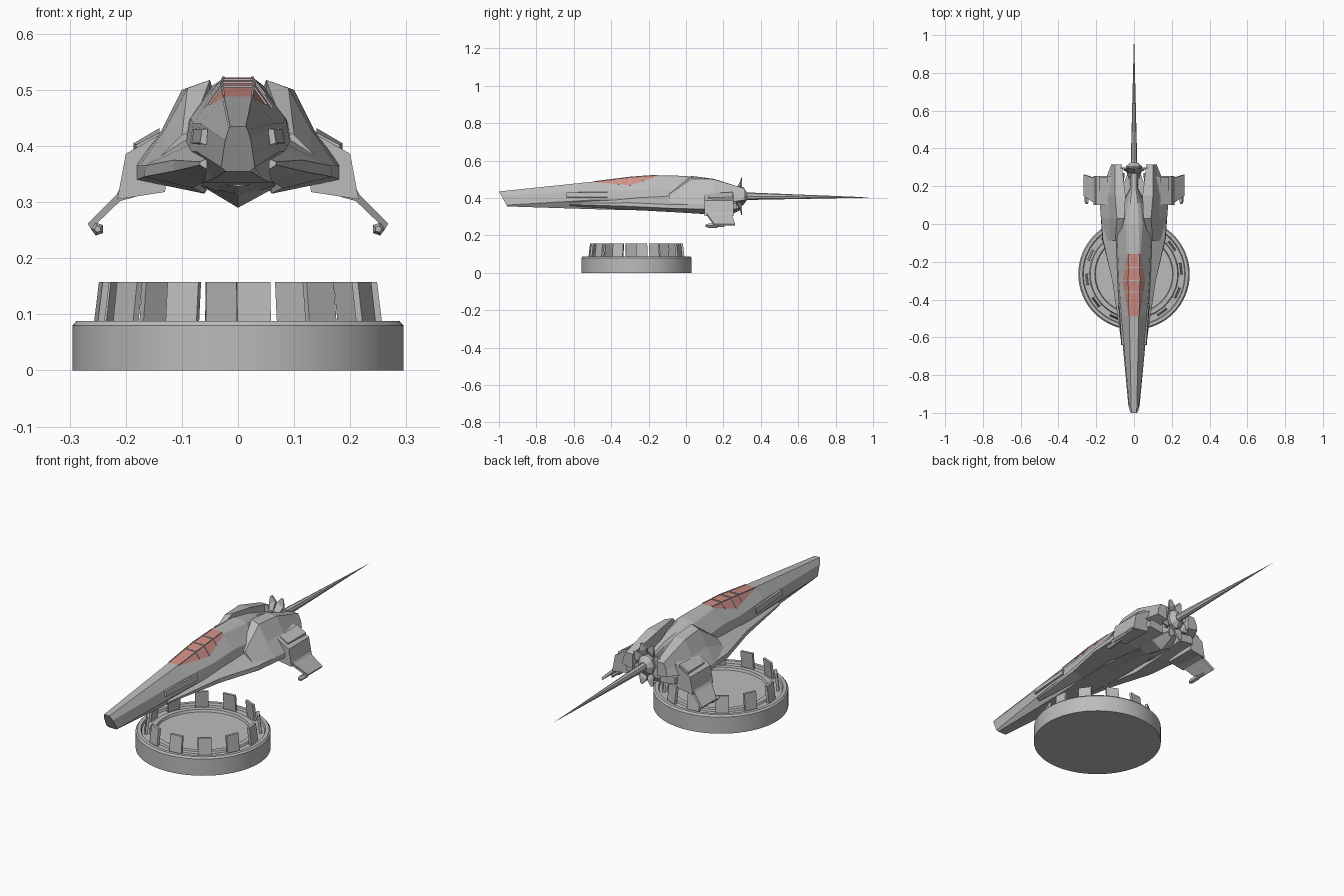
import bpy, bmesh, math
from mathutils import Vector

if "Cube" in bpy.data.objects:
    bpy.data.objects.remove(bpy.data.objects["Cube"])


def material(name, rgb):
    m = bpy.data.materials.new(name)
    m.diffuse_color = (*rgb, 1)
    m.use_nodes = True
    m.node_tree.nodes["Principled BSDF"].inputs["Base Color"].default_value = m.diffuse_color
    return m


GREY = material("hull_grey", (0.5, 0.5, 0.5))
RED = material("canopy_red", (0.65, 0.27, 0.23))


def loft(name, rings, mirror=False, paint=None):
    """Skin closed rings in order, cap both ends, optionally copy to the -x side."""
    bm = bmesh.new()
    for side in ((1, -1) if mirror else (1,)):
        vs = [[bm.verts.new((p[0] * side, p[1], p[2])) for p in r] for r in rings]
        n = len(vs[0])
        for i in range(len(vs) - 1):
            for j in range(n):
                k = (j + 1) % n
                f = bm.faces.new((vs[i][j], vs[i][k], vs[i + 1][k], vs[i + 1][j]))
                if paint and paint(i, j):
                    f.material_index = 1
        bm.faces.new(vs[0])
        bm.faces.new(vs[-1])
    bmesh.ops.recalc_face_normals(bm, faces=bm.faces)
    me = bpy.data.meshes.new(name)
    bm.to_mesh(me)
    bm.free()
    ob = bpy.data.objects.new(name, me)
    bpy.context.collection.objects.link(ob)
    me.materials.append(GREY)
    if paint:
        me.materials.append(RED)
    return ob


def section(y, pts):
    return [(x, y, z) for x, z in pts]


def circle(c, r, n, axis="Y", sx=1.0):
    out = []
    for i in range(n):
        a = 2 * math.pi * i / n
        u, v = r * math.cos(a) * sx, r * math.sin(a)
        out.append((c[0] + u, c[1], c[2] + v) if axis == "Y" else (c[0] + u, c[1] + v, c[2]))
    return out


def smooth(ob):
    bpy.ops.object.select_all(action="DESELECT")
    ob.select_set(True)
    bpy.context.view_layer.objects.active = ob
    bpy.ops.object.shade_smooth_by_angle(angle=math.radians(25))


# Fuselage: right half of each section runs from the roof to the belly
hull = [
    (-1.00, [(.014, .435), (.017, .43), (.023, .41), (.03, .362), (.022, .355)]),
    (-0.49, [(.025, .488), (.028, .485), (.066, .44), (.074, .39), (.045, .34)]),
    (-0.30, [(.029, .512), (.06, .468), (.08, .44), (.088, .39), (.06, .335)]),
    (-0.16, [(.026, .522), (.035, .514), (.085, .45), (.095, .39), (.065, .333)]),
    (0.00, [(.025, .518), (.045, .508), (.09, .44), (.10, .39), (.06, .328)]),
    (0.11, [(.02, .498), (.033, .486), (.055, .44), (.06, .39), (.04, .32)]),
    (0.19, [(.01, .475), (.016, .465), (.02, .44), (.022, .39), (.02, .33)]),
    (0.29, [(.01, .445), (.016, .44), (.025, .42), (.025, .39), (.015, .365)]),
]
rings = []
for y, half in hull:
    pts = half + [(-x, z) for x, z in reversed(half)]
    rake = 0.56 if y == -1 else 0          # slanted nose face
    rings.append([(x, y + rake * (.435 - z), z) for x, z in pts])
loft("fuselage", rings, paint=lambda i, j: i in (1, 2) and j in (0, 8, 9))


# Canopy frame: thin bars on the glass edges
def bar(name, a, b, r=.003, mirror=True):
    a, b = Vector(a), Vector(b)
    q = (b - a).to_track_quat("Z", "Y")
    loft(name, [[p + q @ Vector((r * sx, r * sy, 0)) for sx, sy in
                 ((1, 1), (-1, 1), (-1, -1), (1, -1))] for p in (a, b)], mirror)


def glass(y, k):
    i = 1 if y < -.30 else 2
    (y0, p0), (y1, p1) = hull[i], hull[i + 1]
    t = (y - y0) / (y1 - y0)
    return (p0[k][0] * (1 - t) + p1[k][0] * t, y, p0[k][1] * (1 - t) + p1[k][1] * t)


for y0, y1 in ((-.49, -.301), (-.30, -.16)):
    bar("canopy_rail", glass(y0, 0), glass(y1, 0), .002)
for y in (-.36, -.30, -.23):
    a = glass(y, 0)
    bar("canopy_rib", a, glass(y, 1))
    bar("canopy_crossbar", a, (-a[0], a[1], a[2]), mirror=False)

# Side strakes with raked fronts
loft("strake", [
    section(-.62, [(.055, .378), (.068, .372), (.068, .366), (.055, .358)]),
    section(-.30, [(.07, .41), (.115, .375), (.115, .355), (.06, .337)]),
    section(-.08, [(.08, .42), (.165, .365), (.168, .345), (.08, .325)]),
    section(.10, [(.08, .43), (.18, .365), (.18, .34), (.06, .315)]),
    section(.27, [(.06, .42), (.13, .37), (.13, .34), (.05, .33)]),
], True)

# Cannon housings beside the nose
loft("cannon_housing", [
    section(-.64, [(.054, .43), (.064, .43), (.068, .405), (.056, .402)]),
    section(-.42, [(.06, .437), (.079, .43), (.083, .405), (.065, .40)]),
], True)

# Engine nacelles
loft("nacelle", [
    section(-.09, [(.085, .425), (.10, .42), (.13, .39), (.15, .37), (.08, .36)]),
    section(.03, [(.05, .518), (.09, .503), (.13, .43), (.175, .365), (.06, .36)]),
    section(.15, [(.045, .502), (.10, .50), (.135, .43), (.185, .365), (.05, .345)]),
    section(.315, [(.065, .45), (.10, .45), (.115, .42), (.12, .39), (.065, .38)]),
], True)

# Wing blocks, scoops and drooping tips
block = [(.12, .432), (.20, .386), (.215, .305), (.13, .318)]
loft("wing_block", [section(.10, block), section(.255, block)], True)
loft("wing_scoop", [
    section(.12, [(.14, .424), (.182, .402), (.182, .385), (.14, .39)]),
    section(.25, [(.14, .432), (.186, .405), (.186, .385), (.14, .39)]),
], True)
loft("wing_tip", [
    [(.195, .10, .35), (.195, .25, .35), (.18, .25, .31), (.18, .10, .31)],
    [(.217, .115, .313), (.217, .245, .313), (.21, .245, .302), (.21, .115, .302)],
    [(.268, .15, .262), (.268, .262, .262), (.262, .262, .252), (.262, .15, .252)],
], True)

# Wing tip guns
loft("tip_gun", [circle((.25, y, .252), r, 5) for y, r in
                 ((.105, .006), (.12, .012), (.165, .012), (.17, .007), (.205, .007))], True)

# Belly keel
loft("keel", [section(y, [(w, .345), (w, top), (0, low), (-w, top), (-w, .345)])
              for y, w, top, low in ((-.12, .05, .335, .328), (.10, .07, .328, .314),
                                     (.20, .06, .326, .29), (.29, .025, .35, .335))])

# Tail hub, flared petals and needle spike
hub = (0, 0, .41)
loft("tail_hub", [circle((0, y, .41), r, 8, sx=.85) for y, r in
                  ((.24, .035), (.29, .05), (.305, .05), (.325, .022))])
for i in range(8):
    a = math.pi * (i + .5) / 4

    def at(r, y, d):
        return (.75 * r * math.cos(a + d), y, .41 + r * math.sin(a + d))
    loft("tail_petal", [
        [at(.04, .265, -.36), at(.04, .265, .36), at(.035, .285, .36), at(.035, .285, -.36)],
        [at(.078, .29, -.33), at(.078, .29, .33), at(.075, .30, .33), at(.075, .30, -.33)],
        [at(.105, .295, -.08), at(.105, .295, .08), at(.105, .30, .08), at(.105, .30, -.08)],
    ])
loft("tail_spike", [circle((0, y, z), r, 8, sx=.85) for y, z, r in
                    ((.30, .41, .021), (.955, .403, .0015), (1.0, .403, .0004))])

# Round display base with a stepped top
CY = -.265
profile = [(.295, 0), (.295, .08), (.288, .088), (.272, .088), (.268, .078),
           (.235, .078), (.231, .086), (.208, .086), (.204, .075)]
smooth(loft("display_base", [circle((0, CY, z), r, 64, "Z") for r, z in profile]))

# Ring of posts leaning slightly inward
for i in range(12):
    a = math.radians(6.5 + 30 * i)
    out = Vector((math.sin(a), -math.cos(a), 0))
    tan = Vector((math.cos(a), math.sin(a), 0))
    c = Vector((0, CY, 0))
    loft("base_post", [[c + out * (r + dr) + tan * dt + Vector((0, 0, z)) for dr, dt in
                        ((.006, .03), (.006, -.03), (-.006, -.03), (-.006, .03))]
                       for r, z in ((.25, .076), (.24, .158))])
